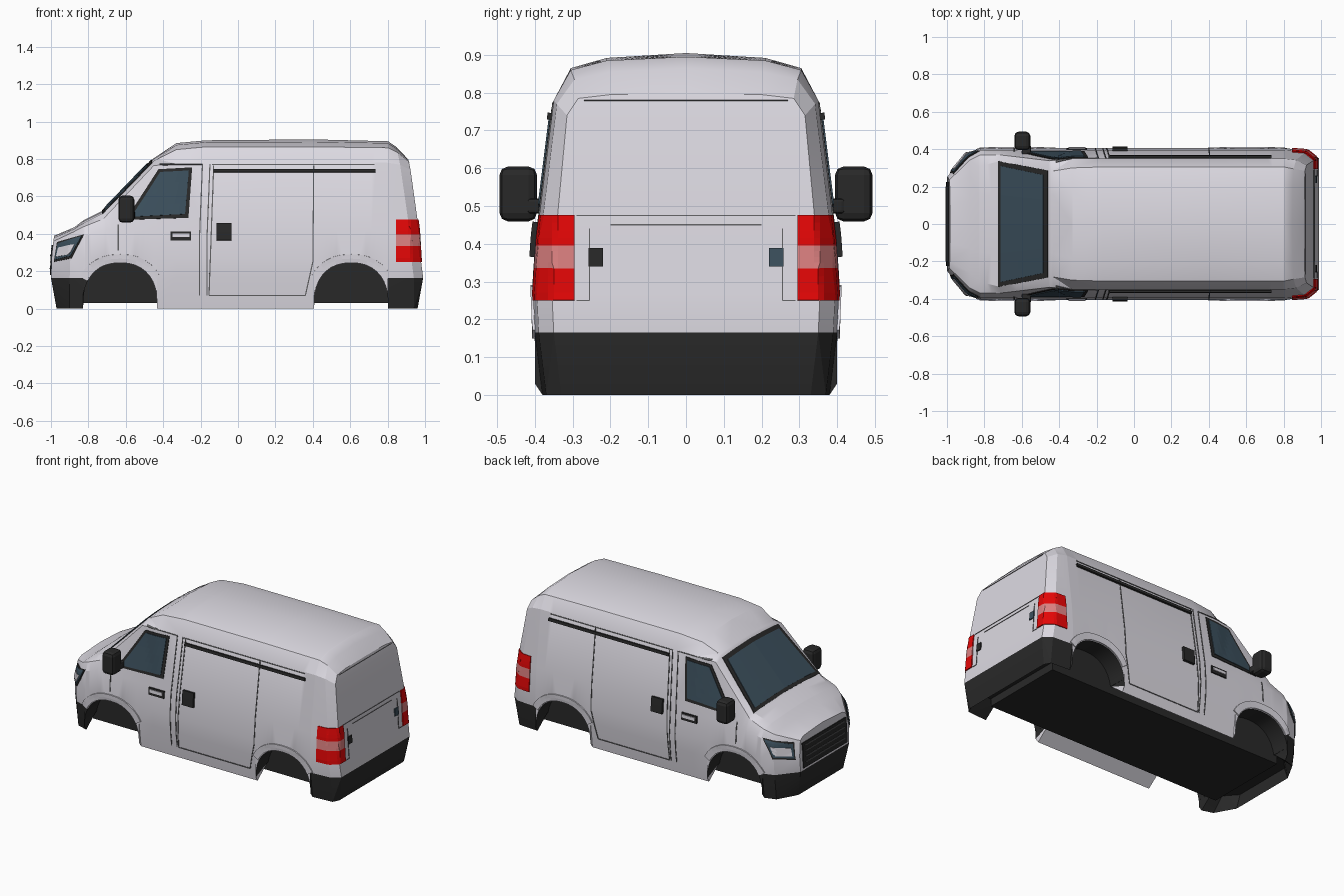
import bpy, bmesh, math
from mathutils import Vector
from mathutils.bvhtree import BVHTree

if "Cube" in bpy.data.objects:
    bpy.data.objects.remove(bpy.data.objects["Cube"], do_unlink=True)


def material(name, r, g, b):
    m = bpy.data.materials.new(name)
    m.use_nodes = True
    m.diffuse_color = (r, g, b, 1)
    node = next(n for n in m.node_tree.nodes if n.type == 'BSDF_PRINCIPLED')
    node.inputs["Base Color"].default_value = (r, g, b, 1)
    node.inputs["Roughness"].default_value = 0.6
    return m


paint = material("pale_grey_paint", .72, .7, .76)
dark = material("black_plastic", .022, .022, .022)
glass = material("blue_grey_glass", .045, .08, .11)
red = material("red_lens", .78, .002, .002)
pink = material("pink_lens", .72, .22, .22)
seam_grey = material("seam_grey", .12, .12, .125)


def make_object(name, bm, *mats):
    mesh = bpy.data.meshes.new(name)
    bm.to_mesh(mesh)
    bm.free()
    for m in mats:
        mesh.materials.append(m)
    obj = bpy.data.objects.new(name, mesh)
    bpy.context.collection.objects.link(obj)
    return obj


# Wheel arches: squarish ellipses over the ground clearance
arches = (-.63, .605)
ARCH_HALF, ARCH_RISE, ARCH_BASE, POWER = .197, .215, .03, 2.3


def arch_point(cx, angle, grow=0):
    c, s = math.cos(angle), math.sin(angle)
    return (cx + (ARCH_HALF + grow) * math.copysign(abs(c) ** (2 / POWER), c),
            ARCH_BASE + (ARCH_RISE + grow) * abs(s) ** (2 / POWER))


def arch_height(x):
    for cx in arches:
        t = abs(x - cx) / ARCH_HALF
        if t <= 1.0001:
            return ARCH_BASE + ARCH_RISE * max(0, 1 - t ** POWER) ** (1 / POWER)
    return 0


# Body stations: x, half width, belt height, gutter y z, shoulder y z, crown y z, centre height
stations = [
    (-1, .25, .31, .235, .36, .2, .378, .1, .385, .39),
    (-.9, .375, .35, .34, .41, .26, .425, .13, .43, .435),
    (-.82, .4, .39, .37, .44, .31, .46, .15, .47, .475),
    (-.72, .4, .42, .37, .48, .335, .51, .16, .52, .525),
    (-.45, .4, .42, .338, .765, .28, .79, .15, .8, .805),
    (-.33, .4, .42, .35, .775, .3, .85, .19, .875, .885),
    (-.17, .4, .42, .35, .78, .305, .865, .21, .89, .9),
    (.4, .4, .42, .35, .78, .305, .865, .21, .892, .905),
    (.8, .4, .42, .35, .78, .305, .86, .21, .885, .895),
    (.94, .39, .42, .342, .77, .295, .835, .2, .855, .865),
    (.99, .35, .42, .315, .74, .285, .785, .2, .795, .797),
]


def station_at(x):
    for a, b in zip(stations, stations[1:]):
        if x <= b[0]:
            t = (x - a[0]) / (b[0] - a[0])
            return [p + (q - p) * t for p, q in zip(a, b)]


def section(x):
    _, w, belt, gy, gz, sy, sz, cy, cz, top = station_at(x)
    z0 = arch_height(x)
    half = [(min(.28, w - .05), max(.08, z0)), (w - (0 if z0 else .02), z0),
            (w, max(.165, z0 + .015)), (w + .005, max(.27, z0 + .03)),
            (w - .005, belt), (gy, gz), (sy, sz), (cy, cz)]
    ring = half + [(0, top)] + [(-y, z) for y, z in reversed(half)]

    def lean(z):
        if abs(x) < .85:
            return 0
        if z < .1:
            return -.03 * math.copysign(1, x) if abs(x) > .97 else 0
        if x < 0:
            return .35 * max(0, z - .17) ** 2
        return -(.012 + .17 * (z - .17) ** 2) if z > .17 else 0
    return [Vector((x + lean(z), y, z)) for y, z in ring]


xs = {s[0] for s in stations}
for cx in arches:
    xs |= {round(arch_point(cx, math.pi * k / 18)[0], 4) for k in range(19)}
    xs |= {cx + side * (ARCH_HALF + .001) for side in (1, -1)}
xs = sorted(xs)

bm = bmesh.new()
rings = [[bm.verts.new(p) for p in section(x)] for x in xs]
count = len(rings[0])
for i in range(len(rings) - 1):
    a, b = rings[i], rings[i + 1]
    mid = (xs[i] + xs[i + 1]) / 2
    for j in range(count):
        k = (j + 1) % count
        face = bm.faces.new((a[j], a[k], b[k], b[j]))
        row = min(j, count - 2 - j)
        under_arch = row == 0 and arch_height(mid) > 0
        face.material_index = int(row < 0 or under_arch or (abs(mid) > .8 and row < 2))
for ring in (rings[0], rings[-1]):
    for j in range(count // 2):
        corners = [ring[j], ring[j + 1], ring[count - 2 - j], ring[count - 1 - j]]
        face = bm.faces.new(list(dict.fromkeys(corners)))
        face.material_index = int(j < 2)
bmesh.ops.recalc_face_normals(bm, faces=bm.faces)
if bm.calc_volume(signed=True) < 0:
    bmesh.ops.reverse_faces(bm, faces=bm.faces)
bmesh.ops.triangulate(bm, faces=bm.faces)
surface = BVHTree.FromBMesh(bm)
body = make_object("body_shell", bm, paint, dark)
bpy.ops.object.select_all(action='DESELECT')
body.select_set(True)
bpy.context.view_layer.objects.active = body
bpy.ops.object.shade_smooth_by_angle(angle=math.radians(22))


def box(name, mat, centre, size, bevel=0.0):
    bm = bmesh.new()
    bmesh.ops.create_cube(bm, size=1)
    for v in bm.verts:
        v.co = Vector(centre) + Vector([c * s for c, s in zip(v.co, size)])
    obj = make_object(name, bm, mat)
    if bevel:
        mod = obj.modifiers.new("bevel", 'BEVEL')
        mod.width, mod.segments = bevel, 2
    return obj


box("floor_pan", dark, (0, 0, .14), (1.7, .555, .22))

# Plates that follow the body surface, seen from a given direction
RAYS = {
    'side': lambda u, v, s: ((u, 2 * s, v), (0, -s, 0)),
    'rear': lambda u, v, s: ((2, u * s, v), (-1, 0, 0)),
    'front': lambda u, v, s: ((-2, u * s, v), (1, 0, 0)),
    'top': lambda u, v, s: ((u, v * s, 2), (0, 0, -1)),
}


def patch(name, mat, quads, view, lift=.005, n=6, m=6, sides=(1, -1)):
    bm = bmesh.new()
    for quad in quads:
        a, b, c, d = [Vector(q) for q in quad]
        for s in sides:
            grid, normals = [], []
            for i in range(n + 1):
                for j in range(m + 1):
                    p = a.lerp(b, i / n).lerp(d.lerp(c, i / n), j / m)
                    start, ray = RAYS[view](p.x, p.y, s)
                    hit, normal = surface.ray_cast(Vector(start), Vector(ray))[:2]
                    grid.append(bm.verts.new(hit + normal * lift))
                    normals.append(normal)
            for i in range(n):
                for j in range(m):
                    k = i * (m + 1) + j
                    f = bm.faces.new((grid[k], grid[k + 1], grid[k + m + 2], grid[k + m + 1]))
                    f.normal_update()
                    if f.normal.dot(normals[k]) < 0:
                        f.normal_flip()
    bmesh.ops.remove_doubles(bm, verts=bm.verts, dist=.0005)
    obj = make_object(name, bm, mat)
    mod = obj.modifiers.new("thickness", 'SOLIDIFY')
    mod.thickness, mod.offset = lift + .002, -1


def rect(u0, u1, v0, v1):
    return [(u0, v0), (u1, v0), (u1, v1), (u0, v1)]


def lines(name, view, paths, width=.006, sides=(1, -1), lift=.003):
    quads = []
    for path in paths:
        for p, q in zip(path, path[1:]):
            p, q = Vector(p), Vector(q)
            off = (q - p).orthogonal().normalized() * width / 2
            quads.append([p - off, q - off, q + off, p + off])
    patch(name, seam_grey, quads, view, lift, 12, 1, sides)


# Raised arch flares
flare = []
for cx in arches:
    for k in range(12):
        t0, t1 = [math.radians(30 + 10 * (k + e)) for e in (0, 1)]
        flare.append([arch_point(cx, t, g)
                      for t, g in ((t0, .004), (t0, .045), (t1, .045), (t1, .004))])
patch("arch_flares", paint, flare, 'side', .007, 2, 1)

# Windows: dark surround with glass on top
patch("windscreen_surround", dark, [[(-.725, -.335), (-.46, -.285), (-.46, .285), (-.725, .335)]],
      'top', .004, 10, 12, (1,))
patch("windscreen_glass", glass, [[(-.708, -.31), (-.48, -.262), (-.48, .262), (-.708, .31)]],
      'top', .008, 10, 12, (1,))
patch("side_window_surround", dark, [[(-.6, .475), (-.265, .485), (-.245, .755), (-.425, .745)]],
      'side', .004, 8, 8)
patch("side_window_glass", glass, [[(-.57, .49), (-.283, .505), (-.263, .738), (-.415, .73)]],
      'side', .008, 8, 8)

# Door seams
lines("side_door_seams", 'side', [
    [(-.64, .31), (-.64, .45)],
    [(-.42, .772), (-.19, .772), (-.205, .4), (-.205, .07)],
    [(-.15, .772), (-.165, .4), (-.165, .07)],
    [(-.13, .765), (-.155, .07), (.36, .07), (.4, .25), (.405, .765)],
    [(-.14, .77), (.73, .77)],
])
lines("rear_door_seams", 'rear', [
    [(0, .475), (.29, .475)], [(0, .45), (.2, .45)], [(.255, .44), (.255, .25), (.29, .25)],
    [(0, .78), (.27, .78)],
], .003)

# Sliding rail and handles
patch("sliding_door_rail", dark, [rect(-.13, .735, .728, .746)], 'side', .012, 16, 1)
patch("front_door_handle_frame", dark, [rect(-.36, -.25, .365, .412)], 'side', .008)
patch("front_door_handle", paint, [rect(-.35, -.26, .382, .402)], 'side', .014)
patch("sliding_door_handle", dark, [rect(-.115, -.035, .365, .457)], 'side', .016)
patch("rear_door_handle", dark, [rect(-.258, -.22, .34, .388)], 'rear', .006, sides=(1,))
patch("rear_door_lock", glass, [rect(.22, .258, .34, .388)], 'rear', .006, sides=(1,))

# Tail lights wrapping the rear corners
for name, mat, z0, z1 in (("lower", red, .25, .335), ("middle", pink, .335, .395),
                          ("upper", red, .395, .475)):
    patch("tail_light_side_" + name, mat, [rect(.845, .945, z0, z1)], 'side', .006, 8, 4)
    patch("tail_light_rear_" + name, mat, [rect(.295, .383, z0, z1)], 'rear', .006, 8, 4)

# Nose: headlights and grille
patch("headlight_frame", dark, [[(-.982, .25), (-.89, .27), (-.825, .395), (-.965, .355)]],
      'side', .004, 8, 8)
patch("headlight_glass", glass, [[(-.976, .262), (-.895, .28), (-.835, .386), (-.96, .347)]],
      'side', .007, 8, 8)
patch("headlight_lens", paint, [[(-.966, .275), (-.9, .288), (-.87, .345), (-.955, .325)]],
      'side', .01, 8, 8)
patch("grille", dark, [rect(-.225, .225, .18, .34)], 'front', .006, 8, 8, (1,))
lines("grille_bars", 'front', [[(-.2, z), (.2, z)] for z in (.215, .25, .285, .32)],
      .006, (1,), .009)

# Door mirrors
for side, label in ((1, "a"), (-1, "b")):
    box("mirror_housing_" + label, dark, (-.597, side * .444, .532), (.085, .099, .145), .022)
    box("mirror_arm_" + label, dark, (-.575, side * .39, .5), (.05, .06, .04), .008)
